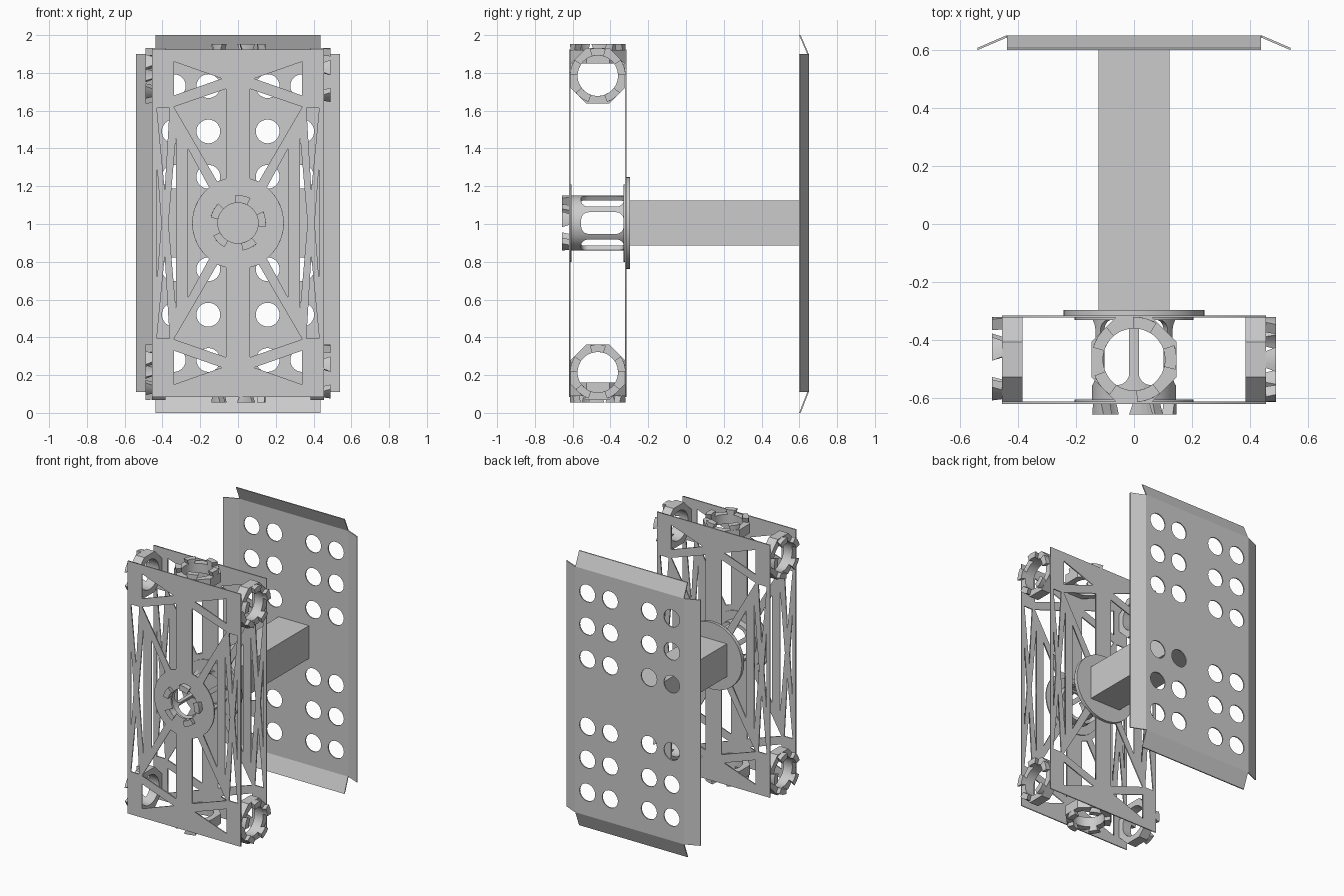
import bpy, bmesh, math
from math import pi, sin, cos, radians
from mathutils import Vector

if "Cube" in bpy.data.objects:
    bpy.data.objects.remove(bpy.data.objects["Cube"])

CZ, CY = 1.005, -0.467      # hub height, frame mid depth


def finish(name, bm, loc=(0, 0, 0), rot=(0, 0, 0), smooth=False):
    bmesh.ops.recalc_face_normals(bm, faces=bm.faces)
    me = bpy.data.meshes.new(name)
    bm.to_mesh(me)
    bm.free()
    ob = bpy.data.objects.new(name, me)
    bpy.context.collection.objects.link(ob)
    ob.location, ob.rotation_euler = loc, rot
    if smooth:
        shade(ob)
    return ob


def shade(ob):
    bpy.ops.object.select_all(action='DESELECT')
    ob.select_set(True)
    bpy.context.view_layer.objects.active = ob
    bpy.ops.object.shade_smooth_by_angle(angle=radians(30))


def prism(name, pts, vec, **kw):
    bm = bmesh.new()
    f = bm.faces.new([bm.verts.new(p) for p in pts])
    r = bmesh.ops.extrude_face_region(bm, geom=[f], use_keep_orig=True)
    bmesh.ops.translate(bm, vec=vec, verts=[v for v in r['geom'] if isinstance(v, bmesh.types.BMVert)])
    return finish(name, bm, **kw)


def circle(cx, cy, r, n=32):
    return [(cx + r * cos(2 * pi * i / n), cy + r * sin(2 * pi * i / n)) for i in range(n)]


def sheet(name, loops, y, thick):
    """Flat upright plate: first loop is the outline, the rest are openings."""
    cu = bpy.data.curves.new(name, 'CURVE')
    cu.dimensions, cu.fill_mode, cu.extrude = '2D', 'BOTH', thick / 2
    for loop in loops:
        s = cu.splines.new('POLY')
        s.points.add(len(loop) - 1)
        for p, (a, b) in zip(s.points, loop):
            p.co = (a, b, 0, 1)
        s.use_cyclic_u = True
    ob = bpy.data.objects.new(name, cu)
    bpy.context.collection.objects.link(ob)
    ob.location, ob.rotation_euler = (0, y, 0), (pi / 2, 0, 0)
    bpy.ops.object.select_all(action='DESELECT')
    ob.select_set(True)
    bpy.context.view_layer.objects.active = ob
    bpy.ops.object.convert(target='MESH')
    return ob


def add_ring(bm, r_in, outer, z0, z1, n=48):
    rows = []
    for i in range(n):
        a = 2 * pi * i / n
        c, s, ro = cos(a), sin(a), outer(a)
        rows.append([bm.verts.new((r * c, r * s, z)) for r, z in
                     ((r_in, z0), (ro, z0), (ro, z1), (r_in, z1))])
    for i in range(n):
        p, q = rows[i], rows[(i + 1) % n]
        for k in range(4):
            bm.faces.new((p[k], p[(k + 1) % 4], q[(k + 1) % 4], q[k]))


def add_teeth(bm, phase, h, r0=0.107, r1=0.147):
    """Five dovetail teeth, wider at the tip than at the base."""
    for t in range(5):
        mid, rows = radians(phase + 72 * t), []
        for k in range(5):
            u = k / 2 - 1
            rows.append([bm.verts.new((r * cos(mid + u * w), r * sin(mid + u * w), z)) for r, w, z in
                         ((r0, .2, 0), (r1, .2, 0), (r1, .29, h), (r0, .29, h))])
        for p, q in zip(rows, rows[1:]):
            for k in range(4):
                bm.faces.new((p[k], p[(k + 1) % 4], q[(k + 1) % 4], q[k]))
        bm.faces.new(rows[0])
        bm.faces.new(rows[-1])


def octagon(a):
    return 0.147 / cos((a + pi / 8) % (pi / 4) - pi / 8)


def coupling(name, loc, rot, phase):
    bm = bmesh.new()
    add_ring(bm, 0.107, octagon, -0.07, 0, 48)
    add_teeth(bm, phase, 0.034)
    finish(name, bm, loc, rot, smooth=True)


# Truss plates with mirrored openings
def arc(a0, a1, n=10):
    return [(0.243 * cos(radians(a0 + (a1 - a0) * i / n)),
             CZ + 0.243 * sin(radians(a0 + (a1 - a0) * i / n))) for i in range(n + 1)]


upper = [
    [(.34, 1.86), (.085, 1.77), (.34, 1.68)],
    [(.34, 1.62), (.064, 1.715), (.064, 1.24), (.11, 1.225)],
    [(.43, 1.615), (.362, 1.615), (.388, 1.18)],
]
whole = [
    [(.265, 1.40), (.265, .61)] + arc(-51, 51),
    [(.328, 1.47), (.328, .54), (.368, CZ)],
    [(.43, 1.32), (.43, .69), (.406, CZ)],
]
half = whole + upper + [[(x, 2 * CZ - z) for x, z in l] for l in upper]
cuts = half + [[(-x, z) for x, z in l] for l in half]
outline = [(-.455, .085), (.455, .085), (.455, 1.925), (-.455, 1.925)]
hub_hole = circle(0, CZ, .107)
sheet("front_truss_plate", [outline, hub_hole] + cuts, -0.616, 0.008)
sheet("rear_truss_plate", [outline, hub_hole] + cuts, -0.319, 0.008)
for nm, y in (("front", -0.609), ("rear", -0.326)):
    sheet(nm + "_hub_washer", [circle(0, CZ, .205, 48), hub_hole], y, 0.008)

# Toothed couplings on the sides, top and bottom
for nm, z in (("upper", 1.785), ("lower", 0.215)):
    coupling(nm + "_right_coupling", (.455, CY, z), (0, pi / 2, 0), 180)
    coupling(nm + "_left_coupling", (-.455, CY, z), (0, -pi / 2, 0), 15)
coupling("top_coupling", (0, CY, 1.92), (0, 0, 0), 75)
coupling("bottom_coupling", (0, CY, 0.09), (pi, 0, 0), 75)

# Central hub tube with six rounded windows
bm = bmesh.new()
add_ring(bm, 0.12, lambda a: 0.145, -0.295, 0, 60)
hub = finish("hub_tube", bm, (0, -0.615, CZ), (pi / 2, 0, 0))
corners = [(.0175, .0725, 0), (-.0175, .0725, 90), (-.0175, -.0725, 180), (.0175, -.0725, 270)]
slot = [(a + .04 * cos(radians(s + 15 * k)), b + .04 * sin(radians(s + 15 * k)))
        for a, b, s in corners for k in range(7)]
cutters = []
for i in range(3):
    # slot lies in the across/depth plane and runs through the tube along x
    c = prism("window_cutter", [(-.3, b, a) for a, b in slot], (.6, 0, 0),
              loc=(0, -0.4425, CZ), rot=(0, i * pi / 3, 0))
    c.hide_render = True
    m = hub.modifiers.new("window", 'BOOLEAN')
    m.operation, m.object, m.solver = 'DIFFERENCE', c, 'EXACT'
    cutters.append(c)
bpy.context.view_layer.update()
bpy.context.view_layer.objects.active = hub
for m in list(hub.modifiers):
    bpy.ops.object.modifier_apply(modifier=m.name)
for c in cutters:
    bpy.data.objects.remove(c)
shade(hub)
bm = bmesh.new()
add_teeth(bm, 8, 0.04)
finish("front_hub_teeth", bm, (0, -0.617, CZ), (pi / 2, 0, 0))

# Mounting disc and square beam
prism("mounting_disc", [(x, -.316, z) for x, z in circle(0, CZ, .243, 48)], (0, .02, 0), smooth=True)
prism("beam", [(x, -.30, CZ + z) for x, z in ((-.122, -.12), (.122, -.12), (.122, .12), (-.122, .12))],
      (0, .945, 0))

# Rear panel with round holes and bent edges
holes = [circle(x, CZ + z, .063) for x in (-.34, -.157, .157, .34)
         for z in (-.725, -.485, -.245, .245, .485, .725)]
sheet("rear_panel", [[(-.44, .11), (.44, .11), (.44, 1.9), (-.44, 1.9)]] + holes, 0.646, 0.008)
for nm, s in (("right", 1), ("left", -1)):
    prism(nm + "_panel_lip", [(s * .44, .65, .11), (s * .54, .607, .11), (s * .54, .607, 1.9),
                              (s * .44, .65, 1.9)], (0, -.008, 0))
for nm, z0, z1 in (("top", 1.9, 2.0), ("bottom", .11, 0.0)):
    prism(nm + "_panel_lip", [(-.437, .65, z0), (.437, .65, z0), (.437, .607, z1), (-.437, .607, z1)],
          (0, -.008, 0))
